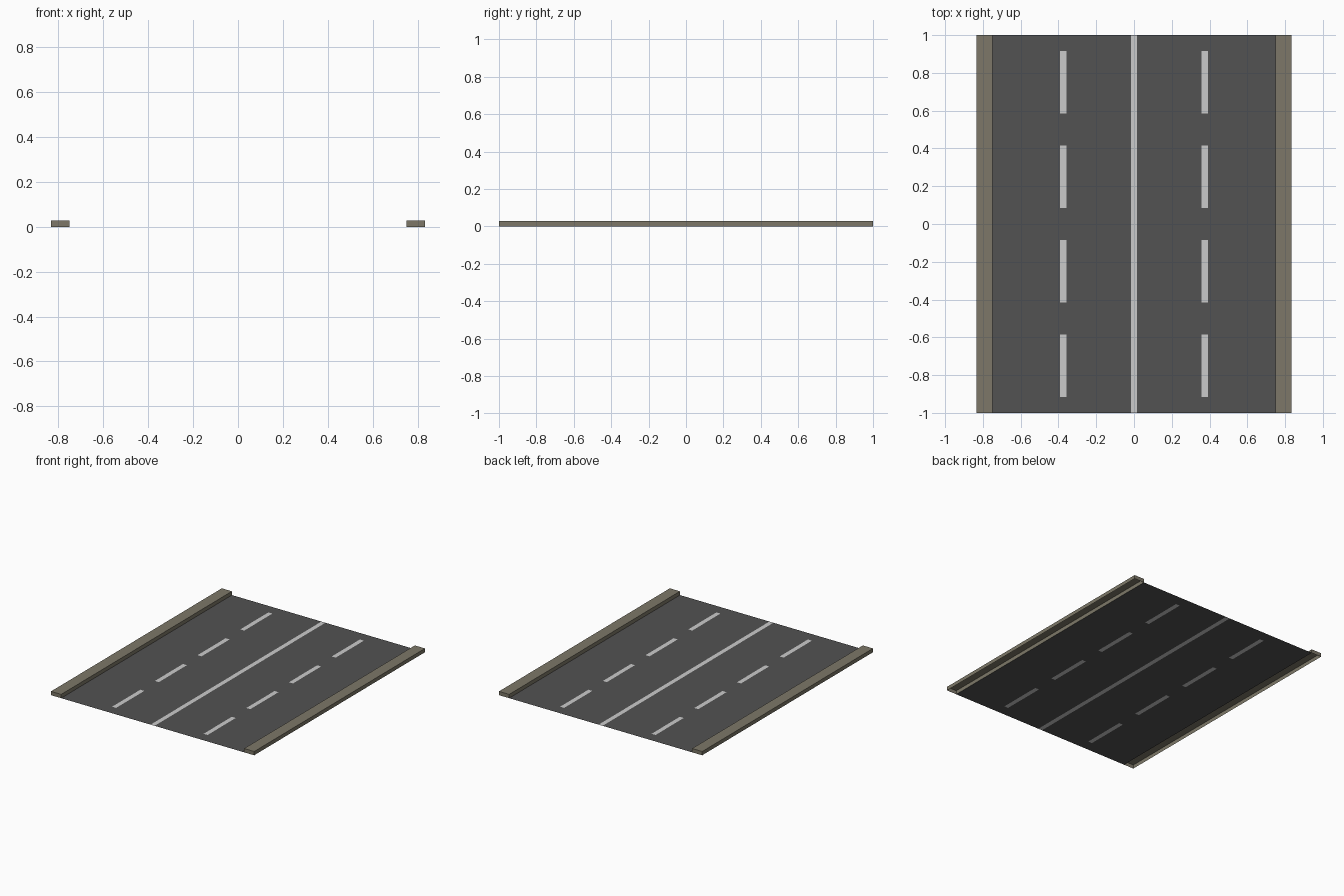
import bpy, bmesh

if "Cube" in bpy.data.objects:
    bpy.data.objects.remove(bpy.data.objects["Cube"])

ROAD_HALF, CURB_HALF, HEIGHT = 0.75, 0.833, 0.028


def material(name, rgb):
    m = bpy.data.materials.new(name)
    m.diffuse_color = (*rgb, 1)
    m.use_nodes = True
    m.node_tree.nodes["Principled BSDF"].inputs["Base Color"].default_value = m.diffuse_color
    return m


asphalt = material("asphalt grey", (0.085, 0.085, 0.085))
paint = material("line white", (0.60, 0.60, 0.60))
stone = material("curb stone", (0.205, 0.187, 0.138))


def finish(name, bm, mats):
    me = bpy.data.meshes.new(name)
    bm.to_mesh(me)
    bm.free()
    for m in mats:
        me.materials.append(m)
    ob = bpy.data.objects.new(name, me)
    bpy.context.collection.objects.link(ob)
    return ob


# Road surface: one flat sheet, cut so the markings are their own faces
dash_x, half_w, dash_half = 0.375, 0.0165, 0.165
xs = [-ROAD_HALF, ROAD_HALF]
for c in (-dash_x, 0, dash_x):
    xs += [c - half_w, c + half_w]
ys = [-1, 1]
for c in (-0.75, -0.25, 0.25, 0.75):
    ys += [c - dash_half, c + dash_half]
xs.sort()
ys.sort()

bm = bmesh.new()
grid = [[bm.verts.new((x, y, 0)) for y in ys] for x in xs]
for i in range(len(xs) - 1):
    for j in range(len(ys) - 1):
        f = bm.faces.new((grid[i][j], grid[i + 1][j],
                          grid[i + 1][j + 1], grid[i][j + 1]))
        centre_line = i == 3                      # continuous middle stripe
        dash = i in (1, 5) and j % 2 == 1         # broken lane stripes
        f.material_index = 1 if centre_line or dash else 0
finish("road_surface", bm, [asphalt, paint])

# Curbs: long boxes left open underneath
for side, name in ((-1, "left_curb"), (1, "right_curb")):
    bm = bmesh.new()
    bmesh.ops.create_cube(bm, size=1)
    mid = side * (ROAD_HALF + CURB_HALF) / 2
    for v in bm.verts:
        v.co.x = mid + v.co.x * (CURB_HALF - ROAD_HALF)
        v.co.y *= 2
        v.co.z = (v.co.z + 0.5) * HEIGHT
    bm.normal_update()
    bottom = [f for f in bm.faces if f.normal.z < -0.5]
    bmesh.ops.delete(bm, geom=bottom, context='FACES_ONLY')
    finish(name, bm, [stone])
